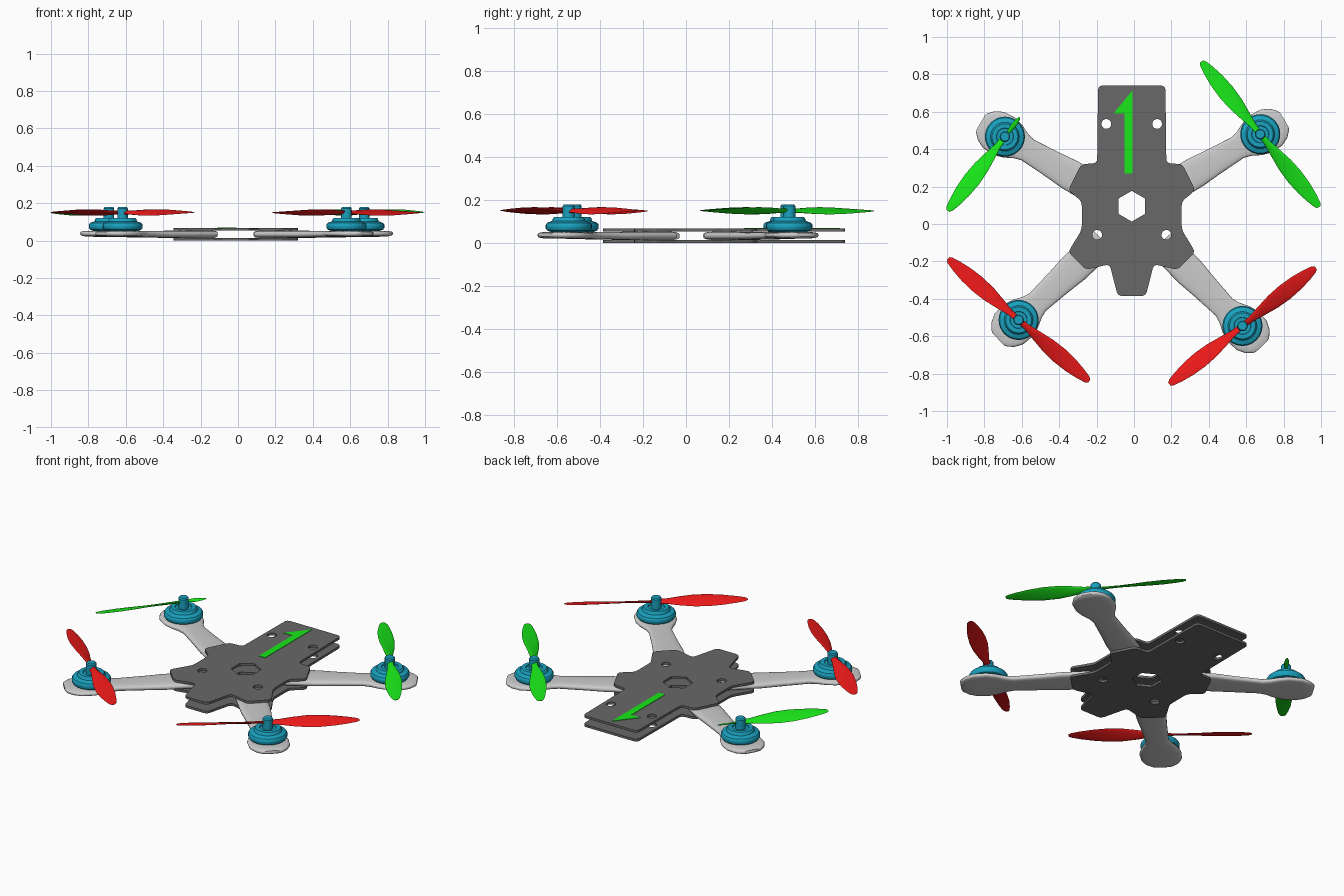
import bpy, bmesh, math
from mathutils import Matrix, Vector

if "Cube" in bpy.data.objects:
    bpy.data.objects.remove(bpy.data.objects["Cube"])


def material(name, rgb):
    m = bpy.data.materials.new(name)
    m.diffuse_color = (*rgb, 1)
    m.use_nodes = True
    m.node_tree.nodes["Principled BSDF"].inputs["Base Color"].default_value = m.diffuse_color
    return m


BLUE = material("motor_blue", (0.01, 0.36, 0.52))
RED = material("blade_red", (0.85, 0.01, 0.01))
GREEN = material("blade_green", (0.01, 0.8, 0.01))
DARK = material("plate_grey", (0.14, 0.14, 0.14))


def add_mesh(name, mesh, mat=None, angle=35):
    ob = bpy.data.objects.new(name, mesh)
    bpy.context.collection.objects.link(ob)
    if mat:
        mesh.materials.append(mat)
    bpy.ops.object.select_all(action='DESELECT')
    ob.select_set(True)
    bpy.context.view_layer.objects.active = ob
    bpy.ops.object.shade_smooth_by_angle(angle=math.radians(angle))
    return ob


def loft(bm, rings):
    """Skin a row of equal-length rings and cap both ends."""
    rows = [[bm.verts.new(p) for p in r] for r in rings]
    n = len(rows[0])
    for a, b in zip(rows, rows[1:]):
        for i in range(n):
            j = (i + 1) % n
            bm.faces.new((a[i], a[j], b[j], b[i]))
    bm.faces.new(rows[0])
    bm.faces.new(rows[-1])


def finish(name, bm, mat=None, angle=35):
    bmesh.ops.recalc_face_normals(bm, faces=bm.faces[:])
    me = bpy.data.meshes.new(name)
    bm.to_mesh(me)
    bm.free()
    return add_mesh(name, me, mat, angle)


def rounded(pts, r=0.025, steps=4):
    """Fillet every corner of a closed 2D outline."""
    out = []
    for i, p in enumerate(pts):
        p = Vector(p)
        a, b = Vector(pts[i - 1]) - p, Vector(pts[(i + 1) % len(pts)]) - p
        k = min(r, a.length * 0.45, b.length * 0.45)
        a, b = p + a.normalized() * k, p + b.normalized() * k
        for s in range(steps + 1):
            t = s / steps
            out.append(a * (1 - t) ** 2 + p * 2 * t * (1 - t) + b * t * t)
    return out


def circle(x, y, r, n, start=0.0):
    return [(x + r * math.cos(start + 2 * math.pi * i / n),
             y + r * math.sin(start + 2 * math.pi * i / n)) for i in range(n)]


def flat_part(name, outlines, z0, z1, mat):
    """Extruded 2D shape; outlines after the first are holes."""
    cu = bpy.data.curves.new(name + "_curve", 'CURVE')
    cu.dimensions = '2D'
    cu.fill_mode = 'BOTH'
    cu.extrude = (z1 - z0) / 2
    for pts in outlines:
        sp = cu.splines.new('POLY')
        sp.points.add(len(pts) - 1)
        for q, p in zip(sp.points, pts):
            q.co = (p[0], p[1], 0, 1)
        sp.use_cyclic_u = True
    tmp = bpy.data.objects.new(name + "_tmp", cu)
    bpy.context.collection.objects.link(tmp)
    me = bpy.data.meshes.new_from_object(tmp.evaluated_get(bpy.context.evaluated_depsgraph_get()))
    bpy.data.objects.remove(tmp)
    me.transform(Matrix.Translation((0, 0, (z0 + z1) / 2)))
    return add_mesh(name, me, mat)


# Frame plates: mirrored half outline, hexagonal centre opening, four bolt holes
CX = -0.012
half = [(0.18, 0.74), (0.185, 0.325), (0.27, 0.32), (0.34, 0.18), (0.267, 0.12),
        (0.267, -0.03), (0.34, -0.15), (0.245, -0.245), (0.118, -0.215), (0.075, -0.385)]
outline = [(CX + x, y) for x, y in half] + [(CX - x, y) for x, y in reversed(half)]
holes = [circle(CX, 0.095, 0.082, 6, math.pi / 2)]
for hx, hy in ((0.136, 0.535), (0.185, -0.058)):
    holes += [circle(CX + s * hx, hy, 0.026, 20) for s in (-1, 1)]
for name, z0 in (("bottom_plate", 0.0), ("top_plate", 0.053)):
    flat_part(name, [rounded(outline)] + holes, z0, z0 + 0.014, DARK)

# Direction marker on the top plate (only its raised half shows)
flat_part("direction_marker", [[(-0.008, 0.715), (-0.11, 0.59), (-0.05, 0.59),
                                (-0.05, 0.27), (-0.008, 0.27)]], 0.066, 0.07, GREEN)


def arm(name, motor, inner):
    """Rounded arm from the motor pad to its clamped end between the plates."""
    m, e = Vector((*motor, 0)), Vector((*inner, 0))
    d = e - m
    L = d.length
    d.normalize()
    side = Vector((-d.y, d.x, 0))
    # distance along arm, half width, bottom, top
    secs = [(-0.15, 0.045, 0.03, 0.047), (-0.143, 0.06, 0.025, 0.05), (-0.115, 0.09, 0.021, 0.052),
            (-0.07, 0.112, 0.02, 0.052), (0, 0.115, 0.02, 0.052), (0.05, 0.1, 0.019, 0.052),
            (0.1, 0.075, 0.018, 0.052), (0.14, 0.064, 0.017, 0.052),
            (0.3, 0.074, 0.015, 0.052), (0.4, 0.083, 0.014, 0.053), (L, 0.083, 0.014, 0.053)]
    rings = []
    for s, w, lo, hi in secs:
        ring = []
        for i in range(24):
            a = 2 * math.pi * i / 24
            c, q = math.cos(a), math.sin(a)
            u = math.copysign(abs(c) ** 0.7, c) * w
            z = (lo + hi) / 2 + math.copysign(abs(q) ** 0.6, q) * (hi - lo) / 2
            ring.append(m + d * s + side * u + Vector((0, 0, z)))
        rings.append(ring)
    bm = bmesh.new()
    loft(bm, rings)
    finish(name, bm, None, 50)


def motor_part(name, x, y):
    """Turned motor bell with shaft."""
    prof = [(0.078, 0.05), (0.1, 0.058), (0.107, 0.068), (0.107, 0.085), (0.101, 0.094),
            (0.077, 0.103), (0.073, 0.116), (0.069, 0.12), (0.046, 0.12), (0.044, 0.114),
            (0.028, 0.114), (0.028, 0.172), (0.023, 0.179)]
    bm = bmesh.new()
    loft(bm, [[(px, py, z) for px, py in circle(x, y, r, 32)] for r, z in prof])
    finish(name, bm, BLUE)


def blade_rings(scale=1.0, width=1.0):
    """Twisted blade sections: radius, chord, pitch in degrees, thickness."""
    secs = [(0.0, 0.034, 20, 0.016), (0.06, 0.038, 28, 0.014), (0.13, 0.064, 26, 0.011),
            (0.21, 0.089, 22, 0.009), (0.29, 0.096, 18, 0.008), (0.37, 0.085, 14, 0.006),
            (0.44, 0.062, 11, 0.005), (0.485, 0.04, 8, 0.004), (0.5, 0.02, 7, 0.003)]
    rings = []
    for r, chord, pitch, th in secs:
        p = math.radians(pitch)
        ring = []
        for i in range(14):
            a = 2 * math.pi * i / 14
            u, v = math.cos(a) * chord / 2 * width, math.sin(a) * th / 2
            ring.append(Vector((r * scale, u * math.cos(p) - v * math.sin(p),
                                u * math.sin(p) + v * math.cos(p))))
        rings.append(ring)
    return rings


def propeller(name, x, y, angle, mat, broken):
    """Two-blade propeller; a broken one keeps only a stub of its second blade."""
    bm = bmesh.new()
    for k in range(2):
        rot = Matrix.Translation((x, y, 0.15)) @ Matrix.Rotation(math.radians(angle) + k * math.pi, 4, 'Z')
        rings = blade_rings(0.26, 0.3) if broken and k else blade_rings()
        loft(bm, [[rot @ p for p in ring] for ring in rings])
    finish(name, bm, mat, 60)


# Four corners: motor centre, clamped arm end, blade angle, colour, broken?
corners = {
    "back_left": ((-0.69, 0.467), (-0.15, 0.15), 232.4, GREEN, True),
    "back_right": ((0.675, 0.48), (0.125, 0.155), -51, GREEN, False),
    "front_left": ((-0.617, -0.513), (-0.165, -0.09), -41, RED, False),
    "front_right": ((0.58, -0.545), (0.145, -0.1), 38.5, RED, False),
}
for key, (pos, inner, ang, mat, broken) in corners.items():
    arm(key + "_arm", pos, inner)
    motor_part(key + "_motor", *pos)
    propeller(key + "_propeller", *pos, ang, mat, broken)
